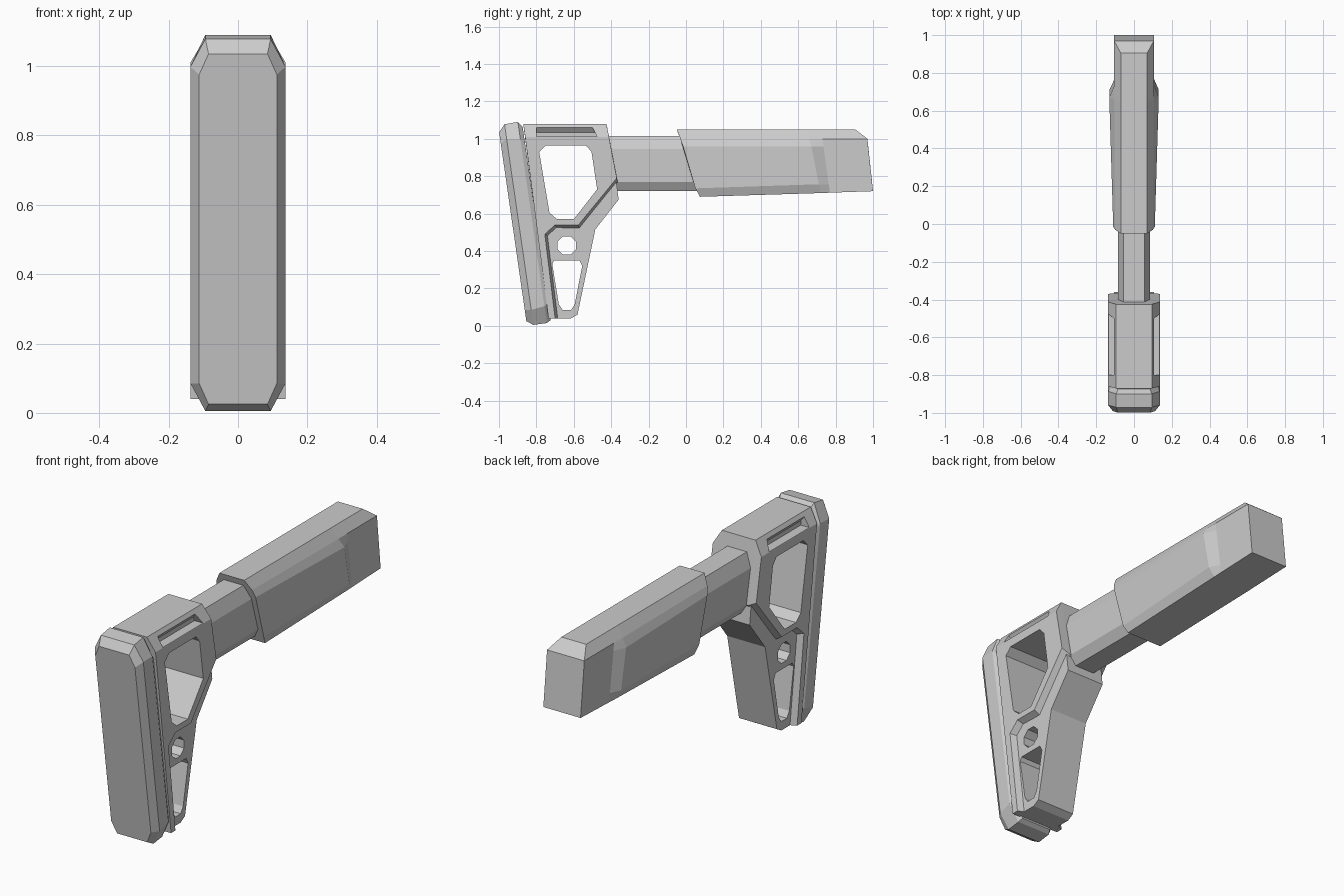
import bpy, bmesh, math

if "Cube" in bpy.data.objects:
    bpy.data.objects.remove(bpy.data.objects["Cube"])


def loft(name, rings, caps=True):
    """Skin a list of equal-length point rings into a closed solid."""
    bm = bmesh.new()
    vr = [[bm.verts.new(p) for p in r] for r in rings]
    n = len(rings[0])
    for a, b in zip(vr, vr[1:]):
        for i in range(n):
            j = (i + 1) % n
            bm.faces.new((a[i], a[j], b[j], b[i]))
    bm.faces.new(vr[0])
    if caps:
        bm.faces.new(vr[-1])
    else:  # split end cap: sloped top strip and flat remainder
        e = vr[-1]
        bm.faces.new((e[0], e[1], e[-2], e[-1]))
        bm.faces.new(e[1:-1])
    bmesh.ops.recalc_face_normals(bm, faces=bm.faces)
    me = bpy.data.meshes.new(name)
    bm.to_mesh(me)
    bm.free()
    ob = bpy.data.objects.new(name, me)
    bpy.context.collection.objects.link(ob)
    return ob


def prism(name, layers):
    """Stack of (x, yz profile) layers."""
    return loft(name, [[(x, y, z) for y, z in prof] for x, prof in layers])


def mirror_ring(half):
    """Right half (top to bottom) plus its mirror image."""
    return half + [(-x, y, z) for x, y, z in reversed(half)]


def cut(target, cutter):
    cutter.hide_render = True
    cutter.hide_viewport = False
    cutter.display_type = 'WIRE'
    m = target.modifiers.new("cut", 'BOOLEAN')
    m.operation = 'DIFFERENCE'
    m.solver = 'EXACT'
    m.object = cutter


# Butt pad: sheared octagon rings (y offset, half width, top half width, z low, z high, chamfer height)
def pad_ring(yo, w, t, lo, hi, c):
    half = [(t, hi), (w, hi - c), (w, lo + c), (t, lo)]
    return mirror_ring([(x, yo - 0.144 * z, z) for x, z in half])


loft("butt_pad", [
    pad_ring(-0.85, 0.112, 0.085, 0.025, 1.035, 0.06),
    pad_ring(-0.815, 0.137, 0.094, 0.005, 1.078, 0.08),
    pad_ring(-0.742, 0.137, 0.094, 0.015, 1.09, 0.09),
    pad_ring(-0.72, 0.125, 0.085, 0.03, 1.065, 0.09)])

# Stock frame: full-width body with chamfered top and stepped lower edge
core = [(-.87, 1.08), (-.425, 1.08), (-.365, .77), (-.57, .515), (-.69, .52),
        (-.735, .48), (-.68, .04), (-.735, .04)]
outer = [(-.86, 1.01), (-.412, 1.01), (-.37, .79), (-.575, .54), (-.70, .54),
         (-.755, .49), (-.70, .04), (-.735, .04)]
frame = prism("stock_frame", [(-.137, outer), (-.095, core), (.095, core), (.137, outer)])

window = [(-.75, .965), (-.535, .965), (-.505, .93), (-.475, .73), (-.60, .57),
          (-.69, .57), (-.73, .605), (-.785, .93)]
cut(frame, prism("window_cutter", [(-.3, window), (.3, window)]))

# Side slots in the top chamfers
for s in (-1, 1):
    sec = [(.125, 1.06), (.107, 1.06), (.088, 1.035), (.088, 1.012), (.16, 1.012), (.16, 1.06)]
    rings = [[(s * x, y0 + k * (1.06 - z), z) for x, z in sec] for y0, k in ((-.80, 0), (-.50, .5))]
    cut(frame, loft("slot_cutter", rings))

# Lower brace: narrower plate below the frame with two openings
brace_prof = [(-.375, .79), (-.36, .675), (-.485, .515), (-.58, .06), (-.615, .04),
              (-.72, .04), (-.76, .49), (-.705, .545), (-.575, .545), (-.385, .79)]
brace = prism("lower_brace", [(-.107, brace_prof), (.107, brace_prof)])
low = [(-.705, .35), (-.57, .35), (-.555, .32), (-.595, .115), (-.615, .085),
       (-.66, .085), (-.68, .115), (-.715, .33)]
ring = [(-.637 + .053 * math.cos(math.tau * (i + .5) / 8),
         .43 + .053 * math.sin(math.tau * (i + .5) / 8)) for i in range(8)]
for nm, prof in (("lower_opening_cutter", low), ("round_hole_cutter", ring)):
    cut(brace, prism(nm, [(-.3, prof), (.3, prof)]))

# Octagonal tube
tube = [(.055, 1.015), (.085, .945), (.085, .77), (.055, .72)]
loft("buffer_tube", [mirror_ring([(x, y, z) for x, z in tube]) for y in (-.44, .15)])

# Front housing: slanted back, swelling sides, narrow nose
loft("front_housing", [
    mirror_ring([(.07, -.05, 1.05), (.10, -.03, 1.0), (.11, -.015, .96), (.11, .05, .735), (.10, .075, .69)]),
    mirror_ring([(.07, .65, 1.05), (.105, .66, 1.0), (.131, .67, .96), (.131, .71, .757), (.105, .72, .71)]),
    mirror_ring([(.07, .72, 1.05), (.105, .73, 1.0), (.105, .735, .96), (.105, .763, .757), (.105, .77, .712)]),
    mirror_ring([(.07, .905, 1.05), (.105, .97, 1.0), (.105, .974, .96), (.105, .996, .757), (.105, 1.0, .72)])],
    caps=False)
